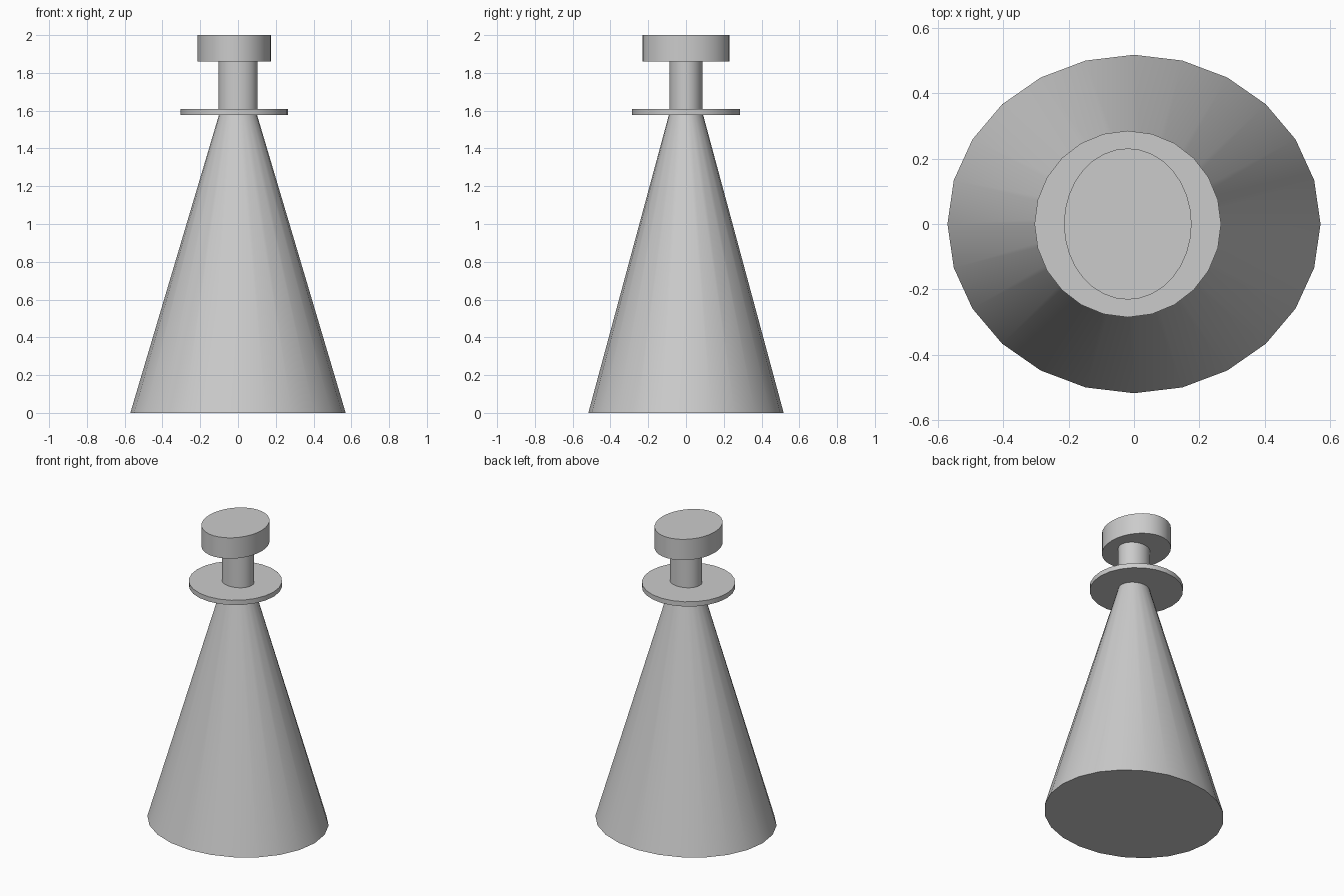
import bpy

if "Cube" in bpy.data.objects:
    bpy.data.objects.remove(bpy.data.objects["Cube"])


def ring_part(name, sides, z0, z1, r0, r1, x=0.0):
    """Closed elliptical frustum; r0 and r1 are (x, y) radii at bottom and top."""
    bpy.ops.mesh.primitive_cylinder_add(vertices=sides, radius=1, depth=2)
    ob = bpy.context.object
    ob.name = name
    for v in ob.data.vertices:
        r, z = (r1, z1) if v.co.z > 0 else (r0, z0)
        v.co = (v.co.x * r[0] + x, v.co.y * r[1], z)
    bpy.ops.object.shade_smooth_by_angle()
    return ob


# Tapered body on the ground
ring_part("body", 24, 0, 1.58, (0.57, 0.517), (0.10, 0.09))
# Thin collar, set slightly to the left
ring_part("collar", 24, 1.578, 1.61, (0.285, 0.285), (0.285, 0.285), -0.019)
# Narrow neck
ring_part("neck", 32, 1.61, 1.86, (0.103, 0.088), (0.103, 0.088))
# Oval head, lined up with the collar
ring_part("head", 32, 1.86, 2.0, (0.195, 0.231), (0.195, 0.231), -0.019)
